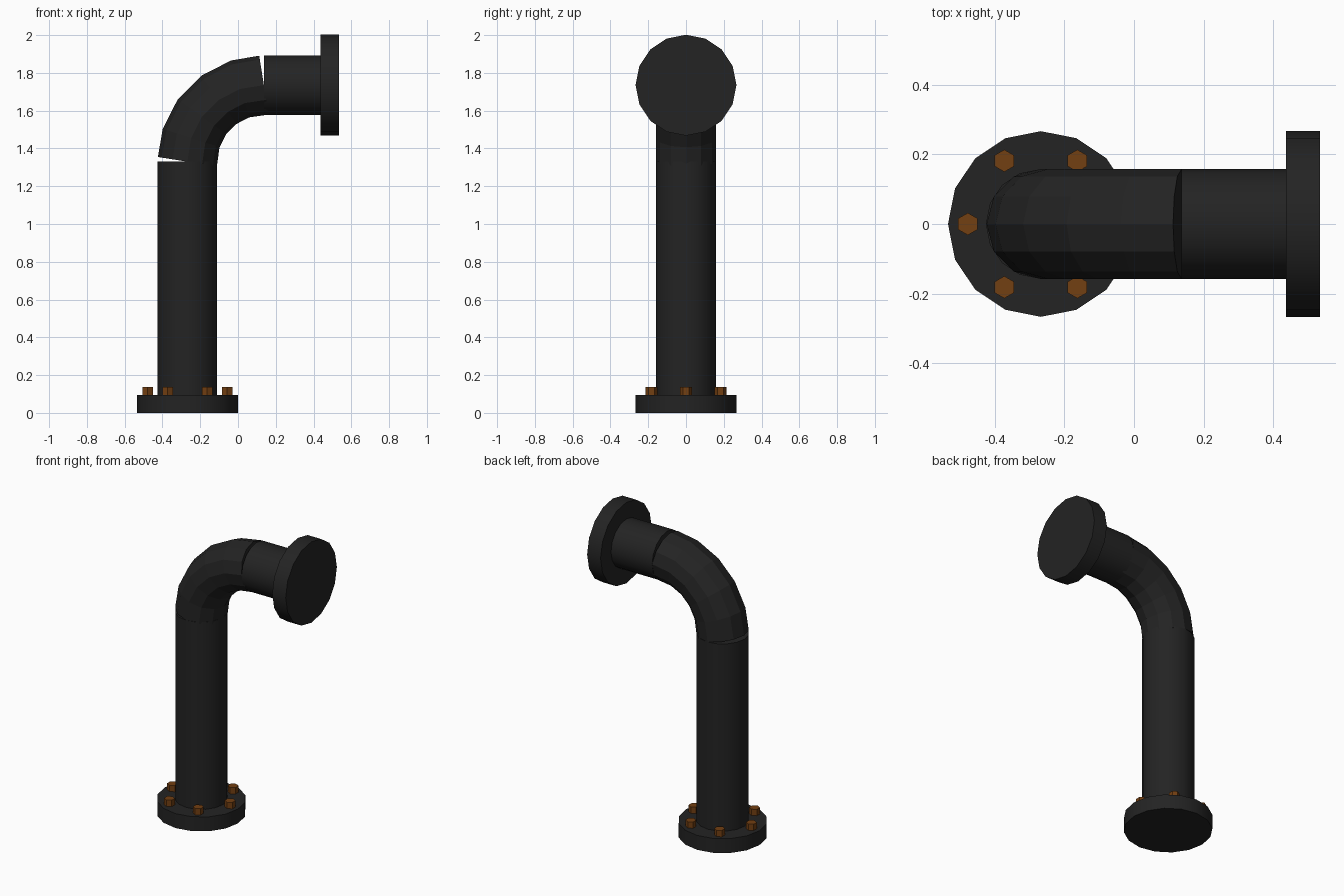
import bpy, bmesh, math
from mathutils import Vector

if "Cube" in bpy.data.objects:
    bpy.data.objects.remove(bpy.data.objects["Cube"])


def material(name, rgb):
    m = bpy.data.materials.new(name)
    m.diffuse_color = (*rgb, 1)
    m.use_nodes = True
    m.node_tree.nodes["Principled BSDF"].inputs["Base Color"].default_value = m.diffuse_color
    return m


IRON = material("dark iron", (0.017, 0.017, 0.017))
RUST = material("rusty bolt", (0.17, 0.05, 0.006))
PX, PZ, R, BEND = -0.268, 1.735, 0.158, 0.405


def cylinder(name, start, end, radius, sides, mat, smooth=True):
    a, b = Vector(start), Vector(end)
    horizontal = abs(b.x - a.x) > 0.01
    bpy.ops.mesh.primitive_cylinder_add(
        vertices=sides, radius=radius, depth=(b - a).length, location=(a + b) / 2,
        rotation=(0, math.pi / 2 if horizontal else 0, 0))
    ob = bpy.context.object
    ob.name = name
    ob.data.materials.append(mat)
    if smooth:
        bpy.ops.object.shade_smooth_by_angle(angle=math.radians(30))
    return ob


# Flanges and straight pipes
cylinder("base_flange", (PX, 0, 0), (PX, 0, 0.095), 0.267, 16, IRON)
cylinder("upright_pipe", (PX, 0, 0.05), (PX, 0, 1.33), R, 16, IRON)
cylinder("outlet_pipe", (PX + BEND, 0, PZ), (0.48, 0, PZ), R, 16, IRON)
cylinder("outlet_flange", (0.437, 0, PZ), (0.535, 0, PZ), 0.267, 16, IRON)

# Hexagonal bolts on the base flange
for i in range(6):
    t = i * math.pi / 3
    x, y = PX + 0.21 * math.cos(t), 0.21 * math.sin(t)
    cylinder(f"bolt_{i + 1}", (x, y, 0.085), (x, y, 0.137), 0.032, 6, RUST, False)

# Elbow: six rings, the end rings tilted so small wedge gaps remain
SIDES, STEPS = 12, 5
bm = bmesh.new()
rings = []
for i in range(STEPS + 1):
    t = math.radians(90 * i / STEPS)
    tilt = math.radians(9 if i == 0 else 81 if i == STEPS else 90 * i / STEPS)
    c = Vector((PX + BEND - BEND * math.cos(t), 0, 1.33 + BEND * math.sin(t)))
    out = Vector((-math.cos(tilt), 0, math.sin(tilt)))
    side = Vector((0, 1, 0))
    rings.append([bm.verts.new(c + R * (out * math.cos(k * math.tau / SIDES)
                                        + side * math.sin(k * math.tau / SIDES)))
                  for k in range(SIDES)])
for a, b in zip(rings, rings[1:]):
    for k in range(SIDES):
        n = (k + 1) % SIDES
        bm.faces.new((a[k], a[n], b[n], b[k]))
bm.faces.new(rings[0])
bm.faces.new(rings[-1])
bmesh.ops.recalc_face_normals(bm, faces=bm.faces)
mesh = bpy.data.meshes.new("elbow")
bm.to_mesh(mesh)
bm.free()
mesh.materials.append(IRON)
elbow = bpy.data.objects.new("elbow", mesh)
bpy.context.collection.objects.link(elbow)
